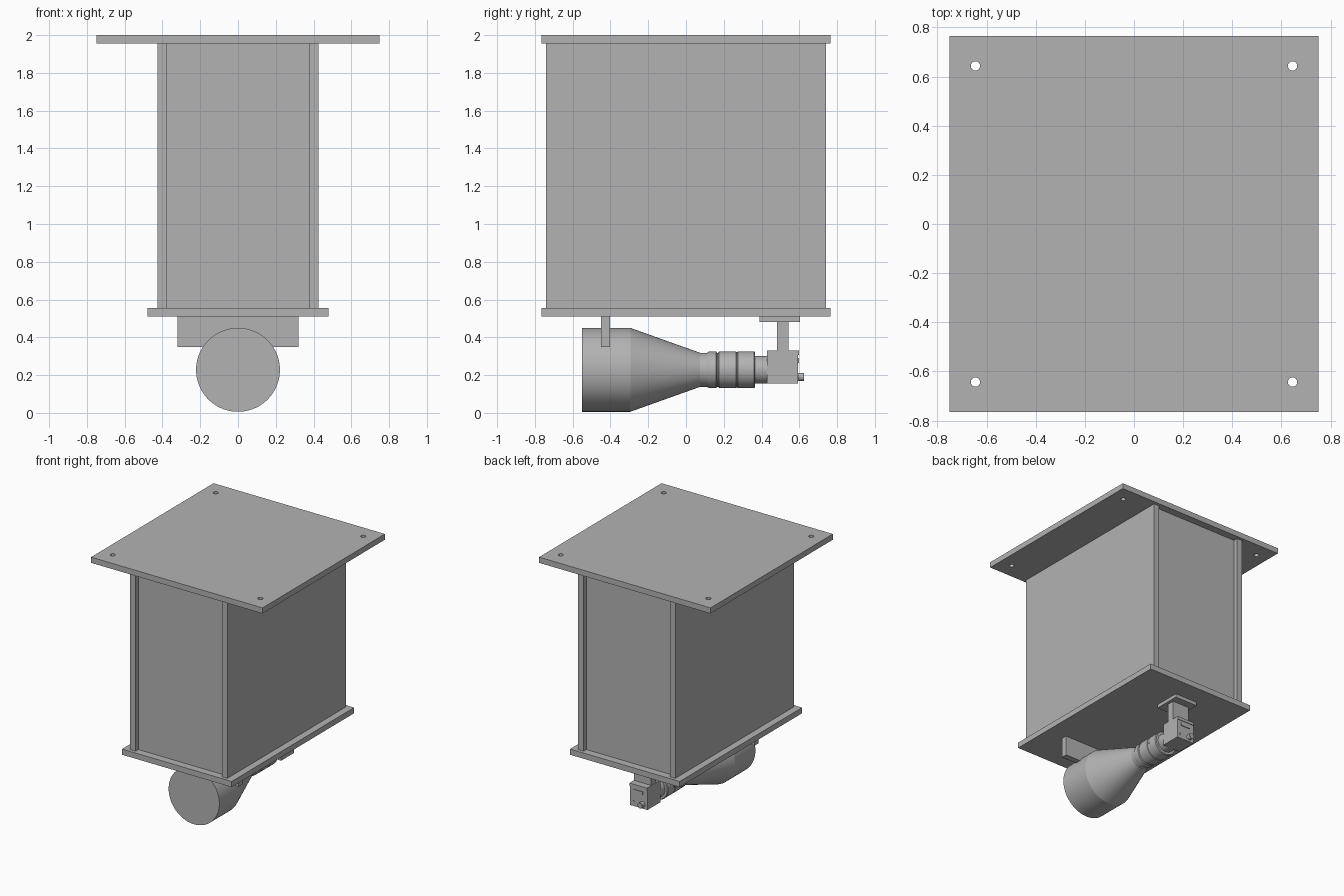
import bpy, bmesh, math
from mathutils import Matrix, Vector

cube = bpy.data.objects.get("Cube")
if cube:
    bpy.data.objects.remove(cube, do_unlink=True)

grey = bpy.data.materials.new("plain grey")
grey.use_nodes = True
COLOUR = (0.45, 0.45, 0.45, 1)
grey.diffuse_color = COLOUR
grey.node_tree.nodes["Principled BSDF"].inputs["Base Color"].default_value = COLOUR


def finish(name, bm, smooth=False):
    bmesh.ops.recalc_face_normals(bm, faces=bm.faces)
    mesh = bpy.data.meshes.new(name)
    bm.to_mesh(mesh)
    bm.free()
    mesh.materials.append(grey)
    obj = bpy.data.objects.new(name, mesh)
    bpy.context.collection.objects.link(obj)
    bpy.ops.object.select_all(action="DESELECT")
    obj.select_set(True)
    bpy.context.view_layer.objects.active = obj
    if smooth:
        bpy.ops.object.shade_smooth_by_angle(angle=math.radians(15))
    return obj


def box(name, x, y, z):
    """Box from (low, high) pairs on each axis."""
    bm = bmesh.new()
    size = [b - a for a, b in (x, y, z)]
    mid = Vector([(a + b) / 2 for a, b in (x, y, z)])
    bmesh.ops.create_cube(bm, size=1, matrix=Matrix.Translation(mid) @ Matrix.Diagonal((*size, 1)))
    return finish(name, bm)


def cylinder(name, centre, radius, length, axis="Z", sides=24):
    bm = bmesh.new()
    turn = {"X": Matrix.Rotation(math.pi / 2, 4, "Y"),
            "Y": Matrix.Rotation(math.pi / 2, 4, "X"),
            "Z": Matrix.Identity(4)}[axis]
    bmesh.ops.create_cone(bm, cap_ends=True, segments=sides, radius1=radius, radius2=radius,
                          depth=length, matrix=Matrix.Translation(centre) @ turn)
    return finish(name, bm, True)


def lathe_y(name, profile, height, sides=72):
    """Turn (y, radius) points around a lengthwise axis."""
    bm = bmesh.new()
    rings = []
    for y, r in profile:
        ring = []
        for i in range(sides):
            a = math.tau * i / sides
            ring.append(bm.verts.new((r * math.cos(a), y, height + r * math.sin(a))))
        rings.append(ring)
    for a, b in zip(rings, rings[1:]):
        for i in range(sides):
            j = (i + 1) % sides
            bm.faces.new((a[i], a[j], b[j], b[i]))
    bm.faces.new(rings[0])
    bm.faces.new(rings[-1])
    return finish(name, bm, True)


def drill(obj, cutters):
    for cutter in cutters:
        bpy.context.view_layer.objects.active = obj
        mod = obj.modifiers.new("hole", "BOOLEAN")
        mod.operation = "DIFFERENCE"
        mod.solver = "EXACT"
        mod.object = cutter
        bpy.ops.object.modifier_apply(modifier=mod.name)
        bpy.data.objects.remove(cutter, do_unlink=True)


# Mounting plate with four corner holes
top = box("top_plate", (-0.75, 0.75), (-0.765, 0.765), (1.955, 2))
drill(top, [cylinder("hole_cutter", (sx * 0.645, sy * 0.643, 1.98), 0.019, 0.2)
            for sx in (-1, 1) for sy in (-1, 1)])

# Housing: side plates with recessed end panels, on a base plate
box("base_plate", (-0.48, 0.48), (-0.765, 0.765), (0.51, 0.555))
for side, s in (("left", 1), ("right", -1)):
    box(side + "_side_plate", sorted((s * 0.378, s * 0.425)), (-0.74, 0.74), (0.555, 1.955))
for end, s in (("front", -1), ("back", 1)):
    box(end + "_panel", (-0.378, 0.378), sorted((s * 0.66, s * 0.705)), (0.555, 1.955))

# Lens: wide hood, cone, then stepped focus rings
AXIS = 0.228
lathe_y("lens", [(-0.55, 0.222), (-0.295, 0.222), (0.075, 0.09), (0.115, 0.09),
                 (0.115, 0.093), (0.12, 0.096), (0.16, 0.096), (0.165, 0.09),
                 (0.17, 0.09), (0.175, 0.097), (0.265, 0.097), (0.267, 0.094),
                 (0.272, 0.094), (0.274, 0.097), (0.36, 0.097), (0.366, 0.092),
                 (0.366, 0.073), (0.435, 0.073)], AXIS)
for s in (-1, 1):
    cylinder("lens_lock_screw", (s * 0.096, 0.285, AXIS), 0.008, 0.008, "X", 16)

# Front lens bracket
box("front_bracket", (-0.32, 0.32), (-0.45, -0.402), (0.35, 0.51))

# Camera body and its hanger
box("camera_body", (-0.077, 0.077), (0.43, 0.592), (0.155, 0.307))
box("hanger_foot", (-0.077, 0.077), (0.43, 0.597), (0.307, 0.33))
box("hanger_stem", (-0.075, 0.075), (0.482, 0.542), (0.33, 0.482))
box("hanger_flange", (-0.1, 0.1), (0.39, 0.603), (0.482, 0.51))

# Connectors on the camera's back
box("data_port", (-0.04, 0.04), (0.59, 0.598), (0.265, 0.29))
cylinder("round_connector", (-0.035, 0.607, 0.19), 0.022, 0.034, "Y")
cylinder("connector_tip", (-0.035, 0.62, 0.19), 0.017, 0.01, "Y")
cylinder("status_button", (0.045, 0.593, 0.19), 0.01, 0.006, "Y", 16)
